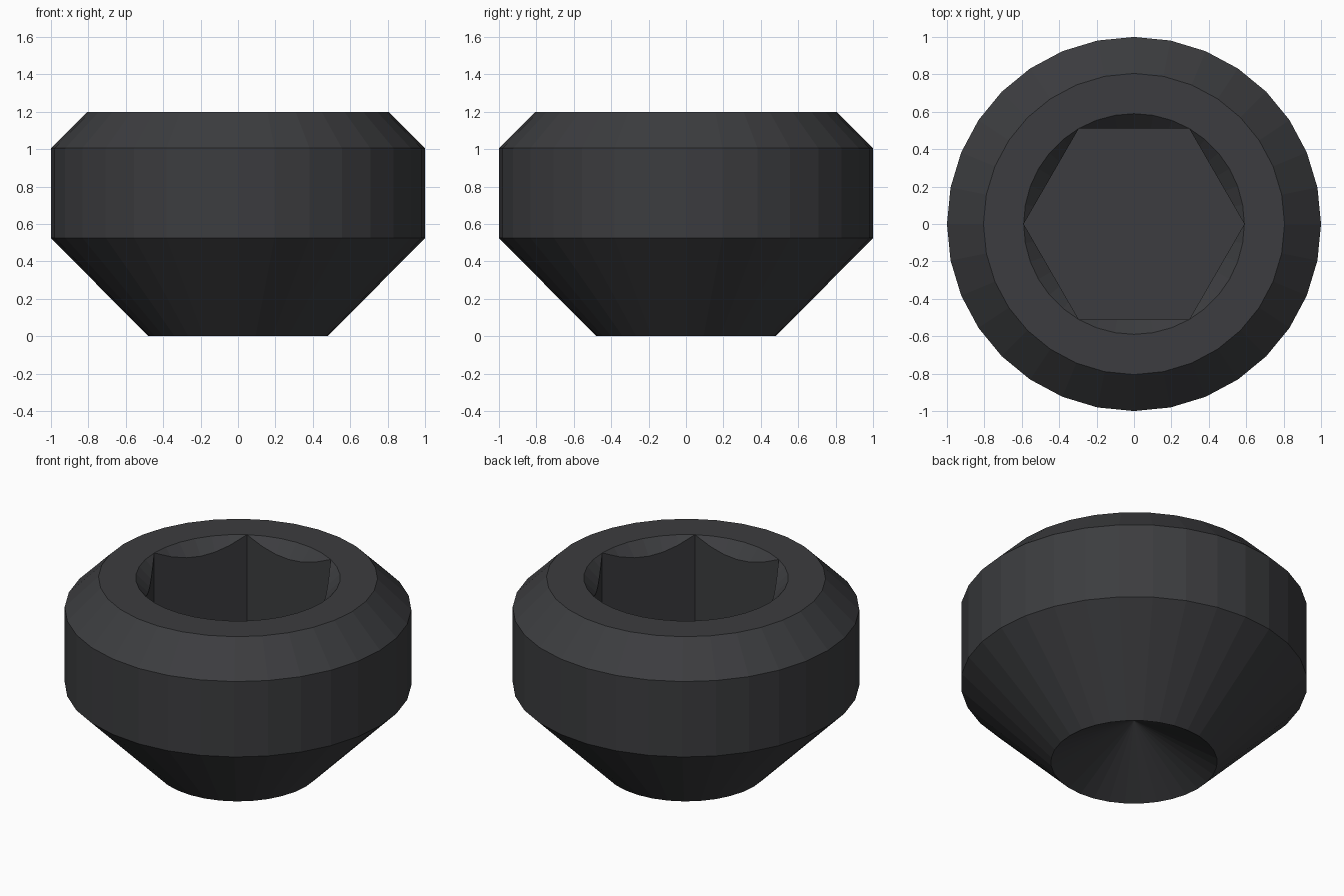
import bpy, bmesh
from math import cos, sin, pi, radians

if "Cube" in bpy.data.objects:
    bpy.data.objects.remove(bpy.data.objects["Cube"])

SIDES = 32          # outer body facets
ARC = 6             # rim segments per socket flat
RIM = 0.59          # socket corner radius
FLOOR = 0.6         # socket floor height
TOP = 1.2

bm = bmesh.new()


def ring(points):
    return [bm.verts.new(p) for p in points]


def circle(r, z):
    return ring([(r * cos(2 * pi * i / SIDES), r * sin(2 * pi * i / SIDES), z)
                 for i in range(SIDES)])


def skin(a, b):
    n = len(a)
    for i in range(n):
        j = (i + 1) % n
        vs = list(dict.fromkeys([a[i], a[j], b[j], b[i]]))
        if len(vs) > 2:
            bm.faces.new(vs)


# Turned outer body: cup edge, point cone, cylinder, top chamfer
profile = [(0.48, 0.0), (1.0, 0.525), (1.0, 1.005), (0.805, TOP)]
rings = [circle(r, z) for r, z in profile]
for lower, upper in zip(rings, rings[1:]):
    skin(lower, upper)

# Hollow cup point, 120 degree cone
apex = bm.verts.new((0, 0, 0.277))
for i in range(SIDES):
    bm.faces.new((rings[0][i], apex, rings[0][(i + 1) % SIDES]))

# Hex socket with a conical lead-in that meets the corners at the rim
rim, wall_pts, floor_pts = [], [], []
for i in range(6 * ARC):
    a = 2 * pi * i / (6 * ARC)
    r = RIM * cos(pi / 6) / cos(a % (pi / 3) - pi / 6) if i % ARC else RIM
    rim.append((RIM * cos(a), RIM * sin(a), TOP))
    wall_pts.append((r * cos(a), r * sin(a), TOP - (RIM - r)))
    floor_pts.append((r * cos(a), r * sin(a), FLOOR))
rim = ring(rim)
wall = [rim[i] if i % ARC == 0 else bm.verts.new(p)
        for i, p in enumerate(wall_pts)]
floor = ring(floor_pts)
skin(rim, wall)
skin(wall, floor)
bm.faces.new(floor)

# Flat top annulus
edges = []
for loop in (rings[-1], rim):
    for i, v in enumerate(loop):
        edges.append(bm.edges.get((v, loop[(i + 1) % len(loop)])))
bmesh.ops.triangle_fill(bm, edges=edges, use_beauty=True, normal=(0, 0, 1))

bmesh.ops.recalc_face_normals(bm, faces=bm.faces[:])
mesh = bpy.data.meshes.new("set_screw")
bm.to_mesh(mesh)
bm.free()

# Dark steel finish
mat = bpy.data.materials.new("dark_steel")
mat.diffuse_color = (0.045, 0.046, 0.05, 1)
mat.use_nodes = True
mat.node_tree.nodes["Principled BSDF"].inputs["Base Color"].default_value = mat.diffuse_color
mesh.materials.append(mat)
screw = bpy.data.objects.new("set_screw", mesh)
bpy.context.collection.objects.link(screw)
